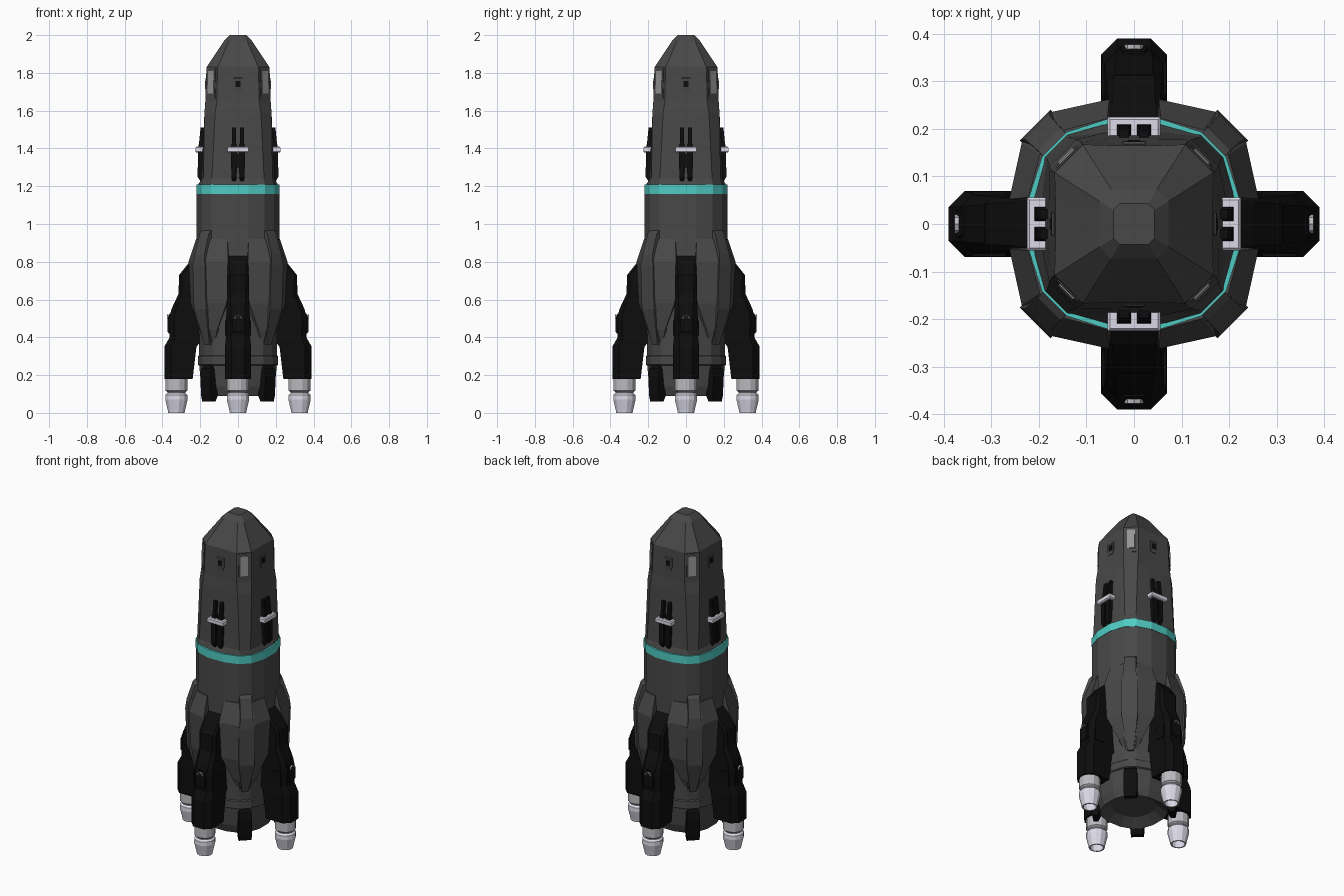
import bpy, bmesh
from math import pi, sin, cos
from mathutils import Matrix

if "Cube" in bpy.data.objects:
    bpy.data.objects.remove(bpy.data.objects["Cube"])


def material(name, r, g, b):
    m = bpy.data.materials.new(name)
    m.diffuse_color = (r, g, b, 1)
    m.use_nodes = True
    m.node_tree.nodes["Principled BSDF"].inputs["Base Color"].default_value = m.diffuse_color
    return m


HULL = material("hull_grey", 0.065, 0.065, 0.065)
BLACK = material("black", 0.004, 0.004, 0.004)
TEAL = material("teal", 0.08, 0.6, 0.55)
WHITE = material("white", 0.72, 0.7, 0.8)
METAL = material("metal", 0.5, 0.5, 0.53)
GLASS = material("window_grey", 0.3, 0.3, 0.3)
SIDES = ("front", "right", "back", "left")


def loft(name, rings, mat, turn=0.0):
    """Skin a stack of equal-length rings, cap both ends, turn about z."""
    bm = bmesh.new()
    rows = [[bm.verts.new(p) for p in ring] for ring in rings]
    n = len(rows[0])
    for a, b in zip(rows, rows[1:]):
        for i in range(n):
            j = (i + 1) % n
            bm.faces.new((a[i], a[j], b[j], b[i]))
    bm.faces.new(rows[0])
    bm.faces.new(rows[-1])
    bmesh.ops.recalc_face_normals(bm, faces=bm.faces)
    bm.transform(Matrix.Rotation(turn, 4, 'Z'))
    me = bpy.data.meshes.new(name)
    bm.to_mesh(me)
    bm.free()
    me.materials.append(mat)
    ob = bpy.data.objects.new(name, me)
    bpy.context.collection.objects.link(ob)
    return ob


def around(name, rings, mat, start=0.0):
    """Four copies of a part modelled facing the front."""
    for k, side in enumerate(SIDES):
        loft(f"{side}_{name}", rings, mat, start + k * pi / 2)


def hull_ring(z, w, h, p, q):
    """16-point section: flat half width w at distance h, corner point (p, q)."""
    quad = [(h, w), (q, p), (p, q), (w, h)]
    pts = []
    for _ in range(4):
        pts += [(x, y, z) for x, y in quad]
        quad = [(-y, x) for x, y in quad]
    return pts


def block(x, w, r0, r1, z):
    """Rectangular section between two distances from the axis."""
    return [(x - w, -r0, z), (x - w, -r1, z), (x + w, -r1, z), (x + w, -r0, z)]


def pod_ring(z, w, r, c, r_in=0.18):
    """Section of a pod with chamfered outer corners."""
    return [(-w, -r_in, z), (-w, -r + c, z), (-w + c, -r, z),
            (w - c, -r, z), (w, -r + c, z), (w, -r_in, z)]


def circle(z, r, cy, n=12):
    return [(r * cos(2 * pi * (i + .5) / n), cy + r * sin(2 * pi * (i + .5) / n), z)
            for i in range(n)]


# Nose and upper hull
loft("upper_hull", [hull_ring(*a) for a in (
    (1.205, .055, .212, .14, .188), (1.24, .05, .194, .138, .183),
    (1.58, .05, .178, .122, .178), (1.65, .05, .171, .112, .173),
    (1.83, .05, .165, .108, .167), (1.97, .03, .073, .048, .073),
    (2.0, .02, .043, .03, .043))], HULL)

# Coloured band
loft("band", [hull_ring(z, .055, .221, .142, .193) for z in (1.16, 1.21)], TEAL)

# Main hull with stepped, recessed base
loft("main_hull", [hull_ring(*a) for a in (
    (.13, .03, .12, .08, .10), (.09, .045, .178, .115, .153),
    (.14, .05, .195, .125, .168), (.25, .052, .205, .131, .177),
    (.255, .054, .212, .136, .184), (.30, .054, .212, .136, .184),
    (.305, .052, .206, .132, .178), (.40, .052, .208, .134, .18),
    (.60, .055, .219, .14, .191), (1.16, .055, .219, .14, .191))], HULL)


# Shoulder armour between the pods, modelled in one quadrant
def armour_ring(z, w, h, p, q):
    return [(.04, -.1, z), (w, -h, z), (p, -q, z), (q, -p, z), (h, -w, z), (.1, -.04, z)]


around("shoulder_armour", [armour_ring(*a) for a in (
    (.37, .125, .175, .138, .176), (.44, .11, .205, .15, .20),
    (.58, .06, .25, .165, .228), (.80, .052, .262, .17, .236),
    (.92, .056, .222, .145, .198))], HULL)

# Raised diagonal spines on the armour
around("armour_spine", [block(0, w, .18, r, z) for z, w, r in (
    (.36, .018, .232), (.55, .045, .285), (.78, .046, .294),
    (.84, .036, .288), (.95, .034, .252), (.965, .034, .235))], HULL, pi / 4)

# Diagonal black feet under the hull
around("foot", [block(0, w, r0, r1, z) for z, w, r0, r1 in (
    (.06, .036, .205, .232), (.09, .038, .19, .238), (.20, .038, .18, .245),
    (.235, .036, .18, .238), (.25, .03, .18, .222))], BLACK, pi / 4)

# Engine pods
around("engine_pod", [pod_ring(*a) for a in (
    (.18, .069, .39, .034, .24), (.35, .069, .39, .034, .22), (.40, .064, .362, .028),
    (.50, .063, .365, .026), (.55, .06, .352, .022), (.63, .058, .315, .018),
    (.73, .057, .312, .014), (.805, .055, .252, .01), (.83, .055, .222, .008))], BLACK)

# Raised panels on the pods with small curved handles
around("pod_panel", [block(0, w, .34, r, z) for z, w, r in (
    (.42, .025, .366), (.43, .03, .373), (.50, .03, .373), (.525, .022, .362))], BLACK)
around("pod_handle", [
    [((.016 + u) * cos(t), -.374 - v, .50 + (.016 + u) * sin(t))
     for u, v in ((0, -.006), (.004, -.006), (.004, .003), (0, .003))]
    for t in (0, pi / 4, pi / 2, 3 * pi / 4, pi)], METAL)

# Pod side vents
for s, tag in ((-1, "a"), (1, "b")):
    around(f"pod_vent_{tag}", [block(s * .06, .008, .27, .34, z) for z in (.41, .49)], BLACK)

# Nozzles: collar and hollow bell
CY = -.326
around("nozzle_collar", [circle(z, r, CY) for z, r in (
    (.09, .046), (.11, .05), (.118, .06), (.20, .06))], METAL)
around("nozzle_bell", [circle(z, r, CY) for z, r in (
    (.105, .05), (.095, .06), (.07, .061), (.012, .047), (0, .045),
    (0, .037), (.05, .042))], WHITE)

# Twin guns on each face, held by a white clamp
for s, tag in ((-1, "a"), (1, "b")):
    around(f"gun_{tag}", [block(s * .021, w, .165, r, z) for z, w, r in (
        (1.225, .009, .198), (1.25, .014, .214), (1.36, .016, .212),
        (1.42, .015, .208), (1.43, .010, .206), (1.51, .010, .198))], BLACK)
around("gun_yoke", [block(0, .014, .17, .205, z) for z in (1.30, 1.37)], BLACK)
around("gun_clamp", [block(0, w, .175, r, z) for z, w, r in (
    (1.378, .05, .22), (1.384, .056, .225), (1.404, .056, .225), (1.41, .05, .22))], WHITE)

# Small face hatches near the nose
around("hatch_frame", [block(0, w, .15, r, z) for z, w, r in (
    (1.70, .018, .172), (1.72, .024, .174), (1.77, .024, .173), (1.775, .022, .168))], HULL)
around("hatch_pane", [block(0, .013, .15, .176, z) for z in (1.725, 1.758)], BLACK)

# Diagonal windows with frames
around("window_frame", [block(0, .031, .17, r, z) for z, r in (
    (1.665, .203), (1.825, .198))], HULL, pi / 4)
around("window", [block(0, .022, .17, r, z) for z, r in (
    (1.69, .206), (1.81, .202))], GLASS, pi / 4)
